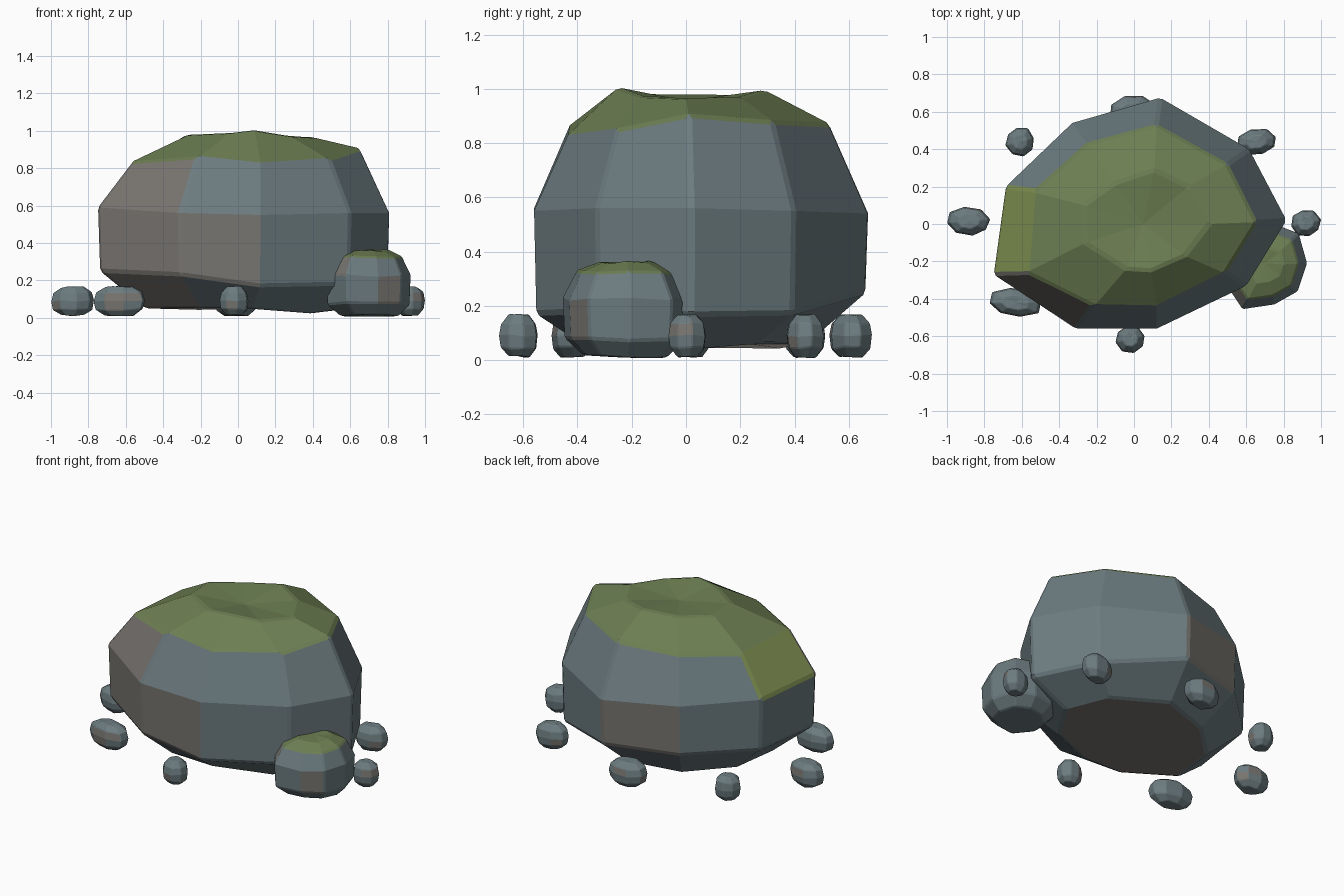
import bpy, bmesh, math, random
from mathutils import Vector

if "Cube" in bpy.data.objects:
    bpy.data.objects.remove(bpy.data.objects["Cube"])

random.seed(4)


def material(name, rgb):
    m = bpy.data.materials.new(name)
    m.diffuse_color = (*rgb, 1)
    m.use_nodes = True
    m.node_tree.nodes["Principled BSDF"].inputs["Base Color"].default_value = m.diffuse_color
    return m


MATS = [material("stone", (0.15, 0.20, 0.215)),
        material("warm_stone", (0.19, 0.18, 0.165)),
        material("moss", (0.15, 0.21, 0.085)),
        material("bright_moss", (0.22, 0.29, 0.085))]


def build_rock(name, rings, top, moss_from, special, bevel):
    """Stack rings into a closed faceted rock; faces from band moss_from up are moss."""
    bm = bmesh.new()
    vr = [[bm.verts.new(p) for p in r] for r in rings]
    n = len(rings[0])
    bm.faces.new(vr[0][::-1]).material_index = special.get("base", 0)
    for b in range(len(vr) - 1):
        for i in range(n):
            j = (i + 1) % n
            f = bm.faces.new((vr[b][i], vr[b][j], vr[b + 1][j], vr[b + 1][i]))
            f.material_index = special.get((b, i), 2 if b >= moss_from else 0)
    t = bm.verts.new(top)
    for i in range(n):
        f = bm.faces.new((vr[-1][i], vr[-1][(i + 1) % n], t))
        f.material_index = 2 if moss_from < 9 else 0
    me = bpy.data.meshes.new(name)
    bm.to_mesh(me)
    bm.free()
    for m in MATS:
        me.materials.append(m)
    ob = bpy.data.objects.new(name, me)
    bpy.context.collection.objects.link(ob)
    mod = ob.modifiers.new("worn_edges", 'BEVEL')
    mod.width, mod.segments, mod.limit_method = bevel, 1, 'ANGLE'
    mod.angle_limit = math.radians(28)
    return ob


def scaled(outline, c, s, zs):
    return [(c[0] + (x - c[0]) * s, c[1] + (y - c[1]) * s, z)
            for (x, y), z in zip(outline, zs)]


# Main boulder: nine-sided girth, mossy cap
girth = [(.815, .02), (.615, .40), (.14, .675), (-.33, .54), (-.685, .20),
         (-.75, -.27), (-.31, -.56), (.12, -.56), (.60, -.33)]
cap = [(.655, .01, .905), (.50, .32, .88), (.12, .53, .87), (-.25, .43, .845), (-.53, .18, .83),
       (-.565, -.265, .835), (-.22, -.435, .86), (.12, -.435, .83), (.49, -.255, .85)]
crown = [(.40, .0, .965), (.29, .2, .97), (.11, .29, .995), (-.10, .22, .975), (-.27, .1, .98),
         (-.26, -.1, .98), (-.04, -.24, .99), (.09, -.25, 1.005), (.27, -.17, .975)]
boulder = [
    scaled(girth, (0, 0), .66, [.04, .06, .06, .04, .05, .05, .055, .05, .02]),
    scaled(girth, (0, 0), .985, [.165, .17, .25, .25, .25, .25, .23, .17, .18]),
    scaled(girth, (0, 0), 1, [.56, .55, .54, .57, .58, .59, .56, .55, .56]),
    cap, crown]
build_rock("main_boulder", boulder, (.05, .0, .955), 3,
           {"base": 1, (0, 5): 1, (1, 5): 1, (1, 6): 1, (1, 2): 1, (2, 5): 1, (2, 4): 3}, .014)

# Side rock leaning on the boulder
side = [(.925, -.21), (.88, -.05), (.75, .0), (.61, -.02), (.50, -.12),
        (.47, -.29), (.58, -.455), (.75, -.43), (.875, -.36)]
c = (.71, -.22)
side_rings = [scaled(side, c, s, [z + random.uniform(-.007, .007) for _ in side])
              for s, z in ((.68, .012), (.97, .075), (1, .225), (.78, .325), (.42, .36))]
build_rock("side_rock", side_rings, (.70, -.21, .36), 3,
           {(1, 7): 1, (1, 8): 0, (2, 5): 1}, .008)

# Ring of pebbles: x, y, half-width x, half-width y, turn
pebbles = [(-.61, .44, .078, .08, 0), (.655, .44, .112, .07, 5), (-.885, .015, .115, .075, -4),
           (.918, .005, .08, .073, 0), (-.635, -.42, .147, .078, -6),
           (-.02, -.615, .08, .075, 0), (-.01, .61, .128, .08, 8)]
for k, (px, py, rx, ry, turn) in enumerate(pebbles):
    n, t = 8, math.radians(turn)
    wob = [random.uniform(.9, 1.04) for _ in range(n)]
    rings = []
    for s, z in ((.55, .012), (.92, .045), (1, .09), (.9, .135), (.52, .165)):
        ring = []
        for i in range(n):
            a = math.tau * (i + .3) / n
            x, y = rx * s * wob[i] * math.cos(a), ry * s * wob[i] * math.sin(a)
            ring.append((px + 1.04 * (x * math.cos(t) - y * math.sin(t)),
                         py + 1.04 * (x * math.sin(t) + y * math.cos(t)),
                         z + random.uniform(-.005, .005)))
        rings.append(ring)
    warm = {(random.randint(1, 2), random.randrange(n)): 1 for _ in range(3)}
    build_rock(f"pebble_{k + 1}", rings, (px, py, .168), 9, warm, .004)
